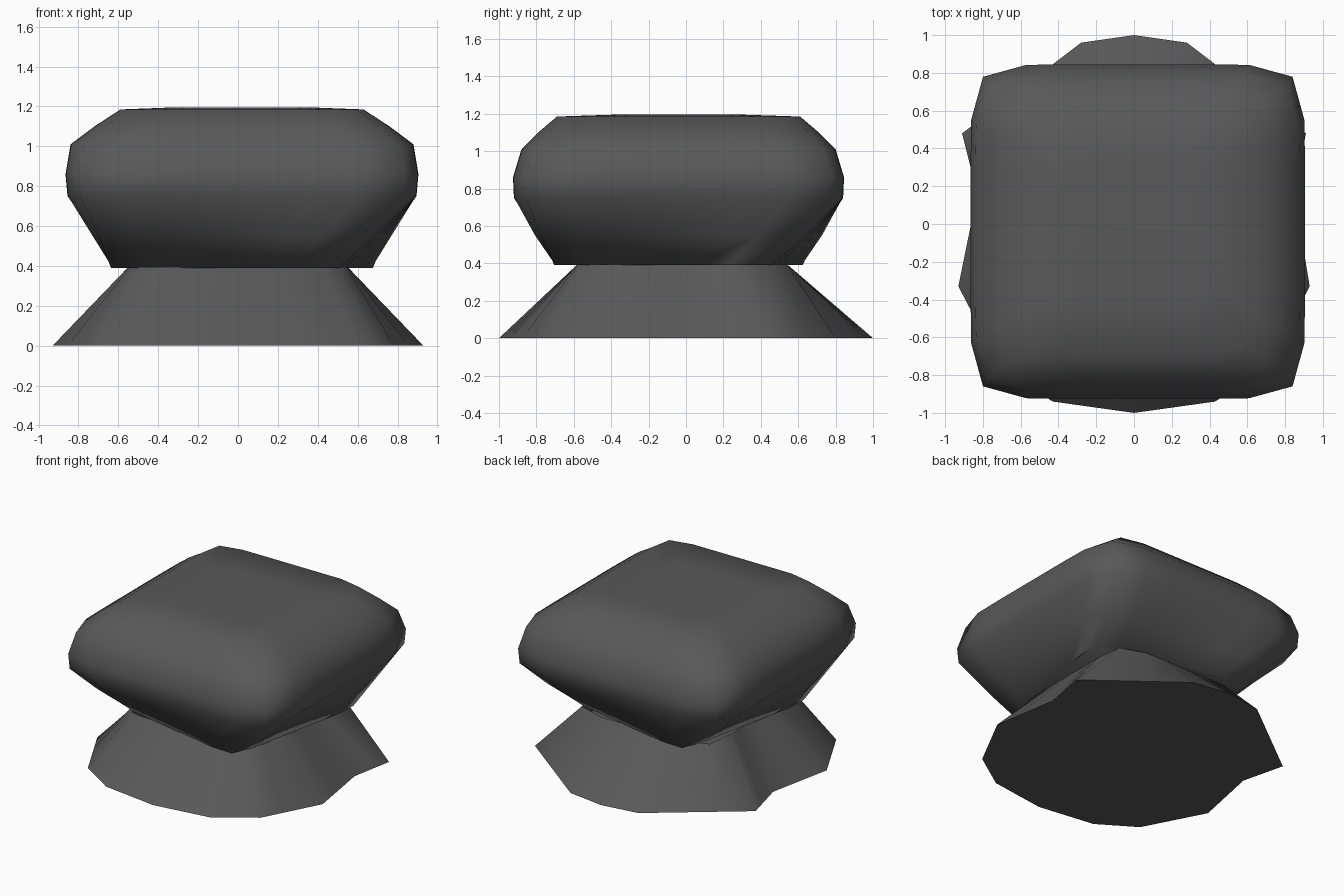
import bpy, bmesh, math

if "Cube" in bpy.data.objects:
    bpy.data.objects.remove(bpy.data.objects["Cube"])

grey = bpy.data.materials.new("dark grey")
grey.diffuse_color = (0.1, 0.1, 0.1, 1)
grey.use_nodes = True
grey.node_tree.nodes["Principled BSDF"].inputs["Base Color"].default_value = grey.diffuse_color


def squircle(z, hx, hy, n, rot=0.0, cx=0.0, cy=0.0, count=32):
    """Rounded square ring turned by rot degrees; a larger n gives squarer corners."""
    pts = []
    t = math.radians(rot)
    for i in range(count):
        a = 2 * math.pi * i / count
        c, s = math.cos(a), math.sin(a)
        r = (abs(c) ** n + abs(s) ** n) ** (-1 / n)
        x, y = hx * r * c, hy * r * s
        pts.append((cx + x * math.cos(t) - y * math.sin(t),
                    cy + x * math.sin(t) + y * math.cos(t), z))
    return pts


def loft(name, rings, cap_bottom, cap_top, angle):
    bm = bmesh.new()
    loops = [[bm.verts.new(p) for p in ring] for ring in rings]
    count = len(loops[0])
    for low, high in zip(loops, loops[1:]):
        for i in range(count):
            j = (i + 1) % count
            bm.faces.new((low[i], low[j], high[j], high[i]))
    if cap_bottom:
        bm.faces.new(list(reversed(loops[0])))
    if cap_top:
        bm.faces.new(loops[-1])
    me = bpy.data.meshes.new(name)
    bm.to_mesh(me)
    bm.free()
    me.materials.append(grey)
    ob = bpy.data.objects.new(name, me)
    bpy.context.collection.objects.link(ob)
    bpy.ops.object.select_all(action='DESELECT')
    ob.select_set(True)
    bpy.context.view_layer.objects.active = ob
    bpy.ops.object.shade_smooth_by_angle(angle=math.radians(angle))
    return ob


# Soft cushion, its underside twisted: height, half width, half depth, squareness, turn
profile = [(0.39, 0.58, 0.59, 14, -12), (0.55, 0.71, 0.73, 10, -5),
           (0.75, 0.875, 0.88, 9, 0), (0.86, 0.885, 0.885, 9, 0),
           (1.01, 0.86, 0.84, 8, 0), (1.10, 0.74, 0.75, 9, 0),
           (1.185, 0.61, 0.65, 12, 0), (1.195, 0.35, 0.35, 9, 0)]
loft("cushion", [squircle(z, hx, hy, n, rot, 0.02, -0.04) for z, hx, hy, n, rot in profile],
     True, True, 60)

# Flared skirt: uneven hem on the ground rising to a square neck, closed below
hem = [(0.93, -0.33), (0.85, 0.16), (0.91, 0.48), (0.28, 0.96), (0, 1), (-0.28, 0.96),
       (-0.91, 0.48), (-0.83, 0.16), (-0.93, -0.33), (-0.7, -0.77), (-0.43, -0.94),
       (0, -1), (0.43, -0.94), (0.71, -0.75)]
bottom, neck = [], []
for (x0, y0), (x1, y1) in zip(hem, hem[1:] + hem[:1]):
    for k in range(3):
        x, y = x0 + (x1 - x0) * k / 3, y0 + (y1 - y0) * k / 3
        a = math.atan2(y, x)
        c, s = math.cos(a), math.sin(a)
        r = (abs(c) ** 9 + abs(s) ** 9) ** (-1 / 9)
        bottom.append((x, y, 0.0))
        neck.append((0.55 * r * c, 0.56 * r * s - 0.02, 0.395))
loft("base_skirt", [bottom, neck], True, False, 60)
